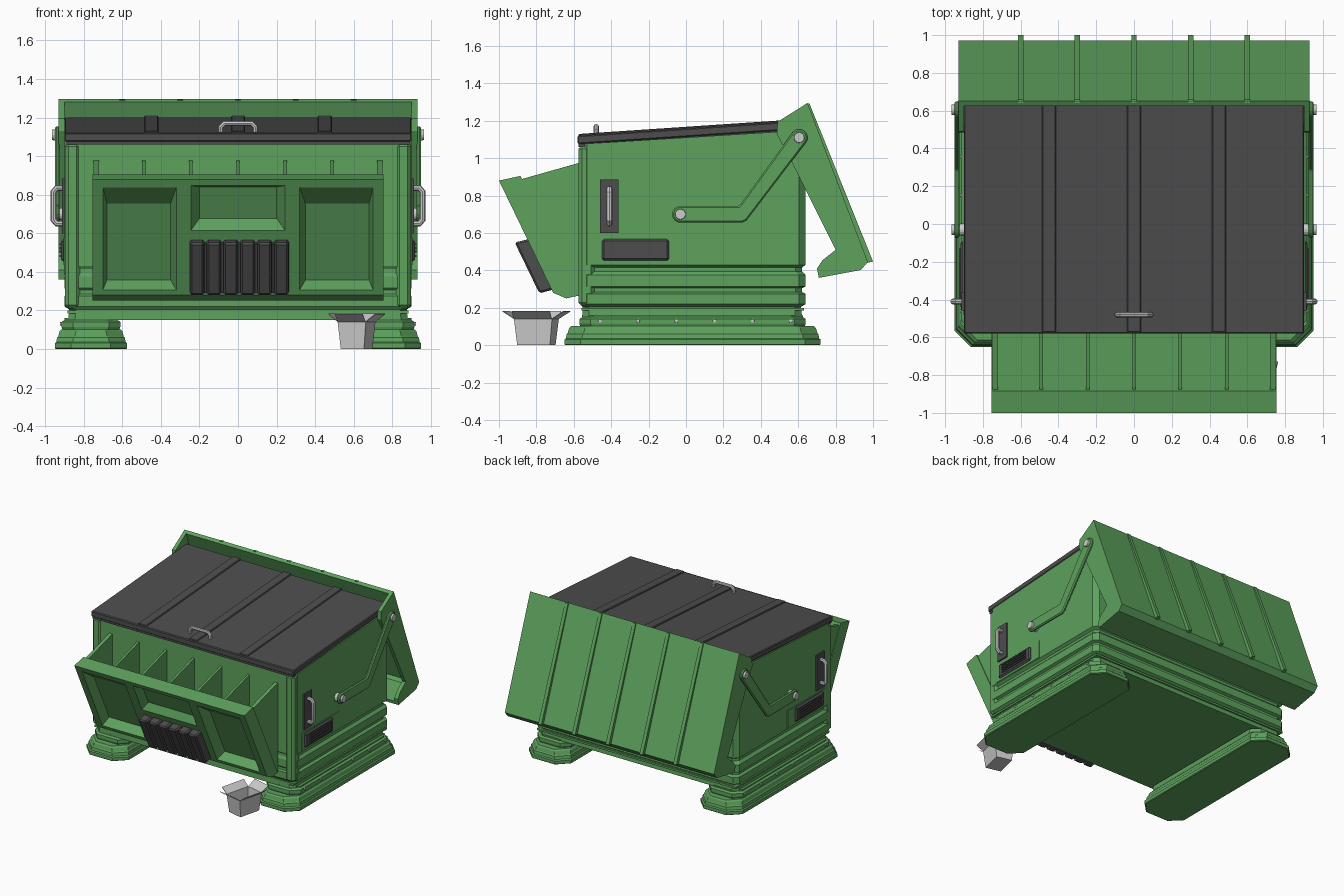
import bpy, bmesh, math
from mathutils import Matrix, Vector

if "Cube" in bpy.data.objects:
    bpy.data.objects.remove(bpy.data.objects["Cube"])


def material(name, c):
    m = bpy.data.materials.new(name)
    m.diffuse_color = (*c, 1)
    m.use_nodes = True
    m.node_tree.nodes["Principled BSDF"].inputs["Base Color"].default_value = m.diffuse_color
    return m


GREEN = material("green_paint", (0.11, 0.36, 0.11))
DARK = material("dark_plastic", (0.075, 0.075, 0.075))


def finish(name, bm, mat=None, bevel=0):
    bmesh.ops.recalc_face_normals(bm, faces=bm.faces[:])
    me = bpy.data.meshes.new(name)
    bm.to_mesh(me)
    bm.free()
    ob = bpy.data.objects.new(name, me)
    bpy.context.collection.objects.link(ob)
    if mat:
        me.materials.append(mat)
    if bevel:
        b = ob.modifiers.new("bevel", 'BEVEL')
        b.width, b.segments, b.limit_method = bevel, 1, 'ANGLE'
    return ob


def loft(name, rings, mat=None, bevel=0):
    """Skin a stack of equal-length point rings and cap both ends."""
    bm = bmesh.new()
    vs = [[bm.verts.new(p) for p in r] for r in rings]
    n = len(vs[0])
    for a, b in zip(vs, vs[1:]):
        for i in range(n):
            bm.faces.new((a[i], a[(i + 1) % n], b[(i + 1) % n], b[i]))
    bm.faces.new(vs[0])
    bm.faces.new(vs[-1])
    return finish(name, bm, mat, bevel)


def prism(name, yz, x0, x1, mat=None, bevel=0):
    return loft(name, [[(x, y, z) for y, z in yz] for x in (x0, x1)], mat, bevel)


def frustum(name, r0, r1, z0, z1, mat=None, M=Matrix(), bevel=0):
    """Box or tapered block between rectangles (x0, x1, y0, y1)."""
    ring = lambda r, z: [M @ Vector((r[a], r[b], z)) for a, b in ((0, 2), (1, 2), (1, 3), (0, 3))]
    return loft(name, [ring(r0, z0), ring(r1, z1)], mat, bevel)


def box(name, x0, x1, y0, y1, z0, z1, mat=None, bevel=0):
    return frustum(name, (x0, x1, y0, y1), (x0, x1, y0, y1), z0, z1, mat, bevel=bevel)


def octagon(x0, x1, y0, y1, c, z):
    return [(x, y, z(y) if callable(z) else z) for x, y in (
        (x0 + c, y0), (x1 - c, y0), (x1, y0 + c), (x1, y1 - c),
        (x1 - c, y1), (x0 + c, y1), (x0, y1 - c), (x0, y0 + c))]


def bolt(name, x, y, z, r, depth, s):
    bm = bmesh.new()
    M = Matrix.Translation((x, y, z)) @ Matrix.Rotation(s * math.pi / 2, 4, 'Y')
    bmesh.ops.create_cone(bm, cap_ends=True, segments=16, radius1=r, radius2=r * 0.8, depth=depth, matrix=M)
    return finish(name, bm)


def handle(name, pts, r=0.014):
    cu = bpy.data.curves.new(name, 'CURVE')
    cu.dimensions, cu.bevel_depth, cu.bevel_resolution, cu.use_fill_caps = '3D', r, 2, True
    sp = cu.splines.new('POLY')
    sp.points.add(len(pts) - 1)
    for p, co in zip(sp.points, pts):
        p.co = (*co, 1)
    ob = bpy.data.objects.new(name, cu)
    bpy.context.collection.objects.link(ob)
    bpy.ops.object.select_all(action='DESELECT')
    ob.select_set(True)
    bpy.context.view_layer.objects.active = ob
    bpy.ops.object.convert(target='MESH')
    bpy.ops.object.shade_smooth_by_angle()


# container body with grooves around the lower part and a sloped top
top = lambda y: 1.075 + 0.062 * (y + 0.57)
levels = [(0.15, .02), (0.155, .02), (0.205, .025), (0.22, 0), (0.275, 0), (0.285, .02), (0.305, .02),
          (0.315, 0), (0.375, 0), (0.385, .01), (0.395, .02), (0.415, .02), (0.43, 0), (top, 0)]
loft("container_body", [octagon(-.9 + o, .9 - o, -.565 + o * .5, .64 - o, .035, z) for z, o in levels], GREEN)
box("base_rim", -.885, .885, -.56, .63, .185, .2, GREEN)

# lid with raised ribs and a grip
slope = lambda y, d: 1.12 + d + 0.067 * (y + 0.58)
strip = lambda y0, y1, a, b: [(y0, slope(y0, a)), (y1, slope(y1, a)), (y1, slope(y1, b)), (y0, slope(y0, b))]
prism("lid", strip(-.58, .63, -.045, 0), -.9, .9, DARK, .006)
prism("lid_lip", strip(-.575, .62, -.06, -.04), -.89, .89, DARK)
for i, x in enumerate((-.45, 0, .45)):
    prism(f"lid_rib_{i}", strip(-.575, .63, -.01, .009), x - .037, x + .037, DARK, .005)
handle("lid_handle", [(-.09, -.48, 1.11), (-.09, -.48, 1.15), (-.07, -.48, 1.17),
                      (.07, -.48, 1.17), (.09, -.48, 1.15), (.09, -.48, 1.11)])

# rear flap: back panel folded under at the bottom, side cheeks, ribs
prism("rear_flap_panel", [(.65, 1.295), (.972, .445), (.935, .402), (.71, .36), (.705, .385),
                          (.925, .425), (.945, .45), (.625, 1.28)], -.93, .93, GREEN)
cheek = [(.485, 1.13), (.49, 1.195), (.65, 1.295), (.972, .445), (.935, .402), (.71, .36), (.70, .41),
         (.73, .455), (.80, .51), (.56, .99)]
for i in range(5):
    x = -.6 + .3 * i
    prism(f"rear_flap_rib_{i}", [(.64, 1.293), (.66, 1.293), (1.0, .447), (.965, .44)],
          x - .014, x + .014, GREEN)

# lifting arm outline, rounded at both pivots
A, B, R = (-.03, .70), (.605, 1.11), .045
arc = lambda c, a0, a1: [(c[0] + R * math.cos(math.radians(a0 + (a1 - a0) * k / 8)),
                          c[1] + R * math.sin(math.radians(a0 + (a1 - a0) * k / 8))) for k in range(9)]
arm = arc(A, 90, 270) + [(.30, .655), (.325, .668)] + arc(B, -37, 143) + [(.285, .745)]

for s, side in ((1, "right"), (-1, "left")):
    prism(f"{side}_flap_cheek", cheek, s * .9, s * .93, GREEN)
    prism(f"{side}_lift_arm", arm, s * .925, s * .95, GREEN, .008)
    for j, (y, z) in enumerate((A, B)):
        bolt(f"{side}_pivot_bolt_{j}", s * .928, y, z, .034, .074, s)
    # skid foot in two tiers
    xs = lambda o: sorted((s * (.95 - o), s * (.575 + o)))
    foot = [(0, .005), (.005, 0), (.03, 0), (.037, .008), (.06, .012), (.066, .018), (.092, .025), (.102, .035)]
    loft(f"{side}_skid", [octagon(*xs(o), -.65 + o, .72 - o, .085, z) for z, o in foot], GREEN)
    tier = [(.10, .04), (.115, .035), (.14, .035), (.15, .05), (.16, .05)]
    loft(f"{side}_skid_collar", [octagon(*xs(o), -.605 + o, .675 - o, .06, z) for z, o in tier], GREEN)
    for k in range(6):
        bolt(f"{side}_skid_bolt_{k}", s * .913, -.46 + .204 * k, .13, .011, .018, s)
    # front corner post
    box(f"{side}_corner_post", *sorted((s * .82, s * .898)), -.575, -.49, .21, 1.068, GREEN, .018)
    # grab handle on plate
    box(f"{side}_handle_plate", *sorted((s * .89, s * .912)), -.46, -.36, .60, .885, DARK)
    handle(f"{side}_grab_handle", [(s * x, -.41, z) for x, z in (
        (.90, .65), (.94, .65), (.957, .67), (.957, .815), (.94, .835), (.90, .835))], .016)
    # vent with louvres
    box(f"{side}_vent_frame", *sorted((s * .89, s * .905)), -.48, 0, .435, .578, GREEN)
    box(f"{side}_vent", *sorted((s * .89, s * .918)), -.45, -.09, .452, .568, DARK, .012)
    for k in range(4):
        z = .478 + .02 * k
        box(f"{side}_vent_louvre_{k}", *sorted((s * .90, s * .926)), -.40, -.13, z, z + .01, DARK)

# front hopper slab; local frame: x across, y up the sloped face, z outward
u, n = Vector((0, -.435, .9)).normalized(), Vector((0, -.9, -.435)).normalized()
M = Matrix(((1, 0, 0, 0), (0, u.y, n.y, -.71), (0, u.z, n.z, .28), (0, 0, 0, 1)))
slab = prism("hopper_front", [(-1, .88), (-.885, .905), (-.575, .265), (-.64, .25), (-.71, .28)], -.755, .755, GREEN)


def recess(name, outer, inner, depth):
    grow = [o + (o - i) * .02 / depth for o, i in zip(outer, inner)]
    c = frustum(name, inner, grow, -depth, .02, GREEN, M)
    c.hide_render = True
    c.hide_set(True)
    b = slab.modifiers.new(name, 'BOOLEAN')
    b.object, b.operation, b.solver = c, 'DIFFERENCE', 'EXACT'
    return c


cutters = [recess("cut_left", (-.70, -.32, .03, .62), (-.68, -.35, .05, .49), .075),
           recess("cut_right", (.32, .70, .03, .62), (.35, .68, .05, .49), .075),
           recess("cut_middle", (-.245, .245, .37, .63), (-.20, .20, .42, .60), .045)]
dg = bpy.context.evaluated_depsgraph_get()
baked = bpy.data.meshes.new_from_object(slab.evaluated_get(dg))
slab.modifiers.clear()
slab.data = baked
for c in cutters:
    bpy.data.objects.remove(c)

# gusset fins between hopper slab and body
for i in range(7):
    x = -.735 + .245 * i
    t = .014 if i in (0, 6) else .009
    prism(f"hopper_fin_{i}", [(-.89, .885), (-.56, .978), (-.56, .262), (-.59, .262)], x - t, x + t, GREEN)

# ribbed dark bumper block
frustum("bumper_back", (-.245, .26, .03, .30), (-.245, .26, .03, .31), -.02, .04, DARK, M)
for i in range(6):
    x = -.252 + .0875 * i
    frustum(f"bumper_rib_{i}", (x, x + .079, .015, .315), (x + .003, x + .076, .03, .332), -.01, .068, DARK, M, .01)

# open cardboard box lying beside the front foot
bm = bmesh.new()
T = Matrix.Translation((.615, -.80, 0)) @ Matrix.Rotation(math.radians(-14), 4, 'Z')
corners = ((-1, -1), (1, -1), (1, 1), (-1, 1))
lo = [bm.verts.new(T @ Vector((a * .062, b * .09, 0))) for a, b in corners]
hi = [bm.verts.new(T @ Vector((a * .075, b * .105, .14))) for a, b in corners]
bm.faces.new(lo)
for i in range(4):
    j = (i + 1) % 4
    bm.faces.new((lo[i], lo[j], hi[j], hi[i]))
    out = (corners[i][0] + corners[j][0], corners[i][1] + corners[j][1])
    move = T.to_3x3() @ Vector((out[0] * .026, out[1] * .032, 0)) + Vector((0, 0, .04))
    tip = [bm.verts.new(v.co + move) for v in (hi[j], hi[i])]
    bm.faces.new((hi[i], hi[j], *tip))
carton = finish("cardboard_box", bm)
sol = carton.modifiers.new("thickness", 'SOLIDIFY')
sol.thickness = .004
